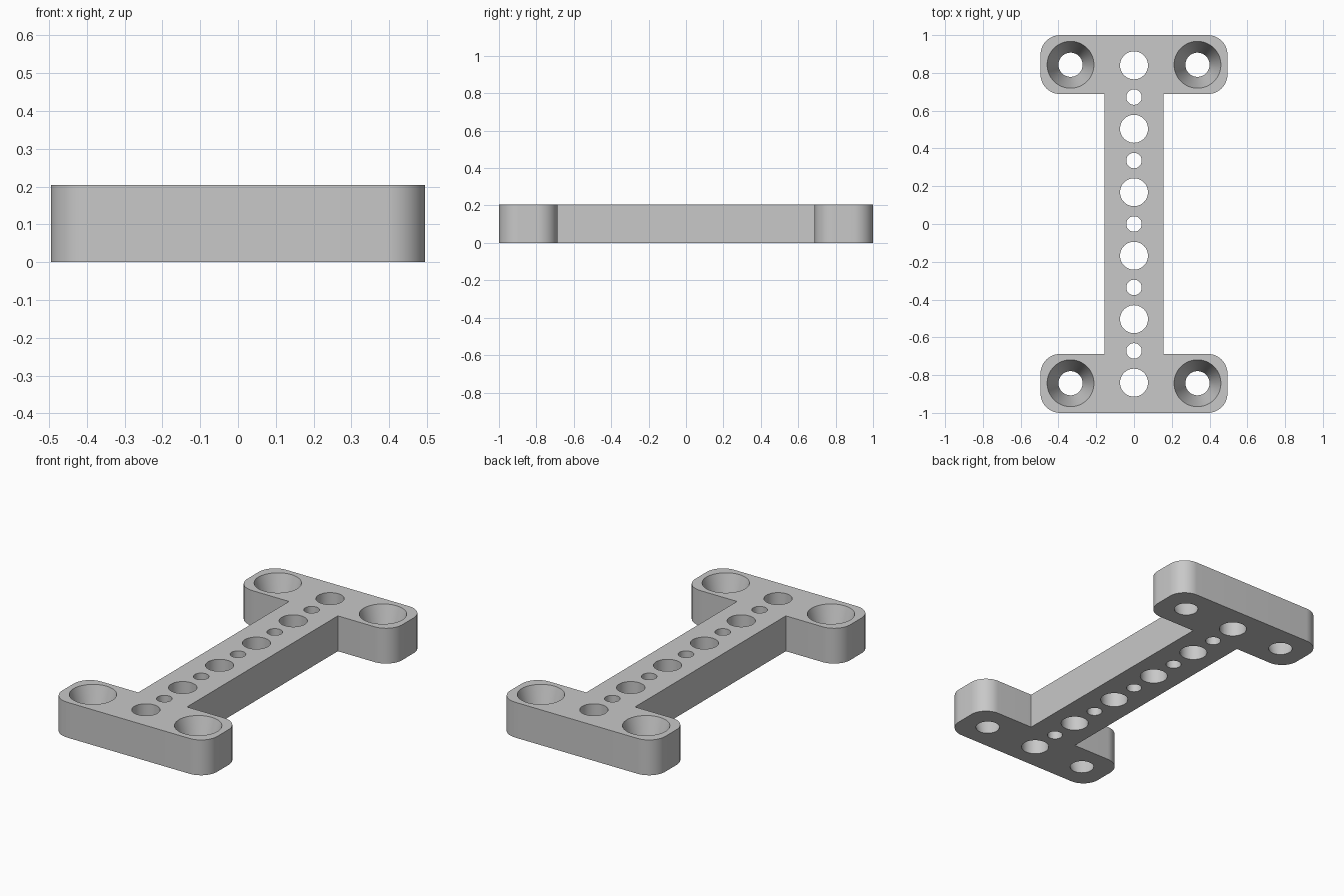
import bpy, bmesh
from math import cos, sin, pi, radians
from mathutils import Matrix

cube = bpy.data.objects.get("Cube")
if cube:
    bpy.data.objects.remove(cube, do_unlink=True)

HEIGHT = 0.204
HALF_X, HALF_Y = 0.495, 1.0
BAR_X, FLANGE_Y = 0.156, 0.688
CORNER = 0.104
PITCH = 0.168
SEGMENTS = 64

grey = bpy.data.materials.new("plain grey")
grey.use_nodes = True
colour = (0.58, 0.58, 0.58, 1)
grey.diffuse_color = colour
grey.node_tree.nodes["Principled BSDF"].inputs["Base Color"].default_value = colour


def make_object(name, bm):
    mesh = bpy.data.meshes.new(name)
    bm.to_mesh(mesh)
    bm.free()
    obj = bpy.data.objects.new(name, mesh)
    bpy.context.collection.objects.link(obj)
    mesh.materials.append(grey)
    return obj


def arc(cx, cy, start):
    angles = [start + pi / 2 * i / 16 for i in range(17)]
    return [(cx + CORNER * cos(a), cy + CORNER * sin(a)) for a in angles]


def add_hole(bm, x, y, bottom, top):
    # Extend past both faces while keeping the radii exact at the faces
    extra = 0.02
    slope = (top - bottom) / HEIGHT * extra
    bmesh.ops.create_cone(
        bm, cap_ends=True, segments=SEGMENTS,
        radius1=bottom - slope, radius2=top + slope, depth=HEIGHT + 2 * extra,
        matrix=Matrix.Translation((x, y, HEIGHT / 2)))


# I-shaped plate: one quarter of the outline, mirrored into four
quarter = [(BAR_X, FLANGE_Y)]
quarter += arc(HALF_X - CORNER, FLANGE_Y + CORNER, -pi / 2)
quarter += arc(HALF_X - CORNER, HALF_Y - CORNER, 0)
outline = quarter + [(-x, y) for x, y in reversed(quarter)]
outline += [(-x, -y) for x, y in quarter]
outline += [(x, -y) for x, y in reversed(quarter)]

bm = bmesh.new()
face = bm.faces.new([bm.verts.new((x, y, 0)) for x, y in outline])
result = bmesh.ops.extrude_face_region(bm, geom=[face])
top_verts = [v for v in result["geom"] if isinstance(v, bmesh.types.BMVert)]
bmesh.ops.translate(bm, verts=top_verts, vec=(0, 0, HEIGHT))
bmesh.ops.recalc_face_normals(bm, faces=bm.faces)
plate = make_object("mounting_plate", bm)

# Hole cutters: alternating row down the middle, tapered screw holes at the corners
bm = bmesh.new()
for i in range(-5, 6):
    radius = 0.074 if i % 2 else 0.041
    add_hole(bm, 0, i * PITCH, radius, radius)
for sx in (-1, 1):
    for sy in (-1, 1):
        add_hole(bm, sx * 0.336, sy * 0.843, 0.064, 0.124)
cutter = make_object("hole_cutter", bm)
cutter.hide_render = True

# Cut the holes
cut = plate.modifiers.new("holes", "BOOLEAN")
cut.operation = "DIFFERENCE"
cut.solver = "EXACT"
cut.object = cutter
bpy.ops.object.select_all(action="DESELECT")
plate.select_set(True)
bpy.context.view_layer.objects.active = plate
bpy.ops.object.modifier_apply(modifier=cut.name)
bpy.data.objects.remove(cutter, do_unlink=True)

bpy.ops.object.shade_smooth_by_angle(angle=radians(30))
